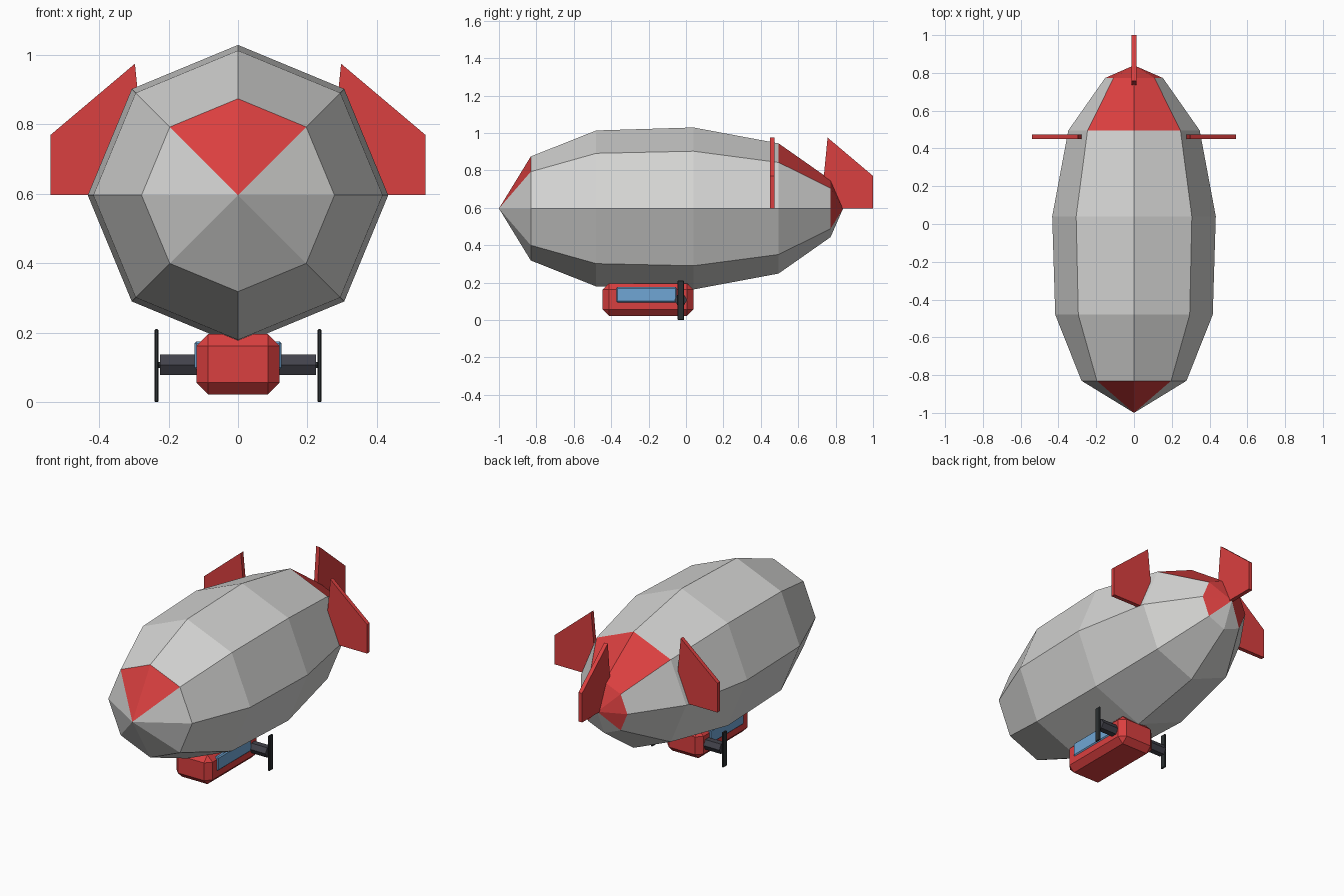
import bpy, bmesh, math
from mathutils import Matrix, Vector

cube = bpy.data.objects.get("Cube")
if cube:
    bpy.data.objects.remove(cube, do_unlink=True)


def material(name, r, g, b):
    m = bpy.data.materials.new(name)
    m.use_nodes = True
    m.diffuse_color = (r, g, b, 1)
    m.node_tree.nodes["Principled BSDF"].inputs["Base Color"].default_value = (r, g, b, 1)
    return m


GREY = material("light_grey", 0.66, 0.66, 0.65)
RED = material("red", 0.70, 0.05, 0.05)
BLUE = material("window_blue", 0.16, 0.38, 0.66)
DARK = material("engine_dark_grey", 0.055, 0.055, 0.07)
BLACK = material("propeller_black", 0.025, 0.03, 0.032)


def finish(bm, name, *mats):
    bmesh.ops.recalc_face_normals(bm, faces=bm.faces[:])
    mesh = bpy.data.meshes.new(name)
    bm.to_mesh(mesh)
    bm.free()
    for m in mats:
        mesh.materials.append(m)
    ob = bpy.data.objects.new(name, mesh)
    bpy.context.collection.objects.link(ob)
    return ob


def box(name, lo, hi, mat, bevel=0):
    lo, hi = Vector(lo), Vector(hi)
    bm = bmesh.new()
    bmesh.ops.create_cube(bm, size=1, matrix=Matrix.Translation((lo + hi) / 2)
                          @ Matrix.Diagonal((*(hi - lo), 1)))
    if bevel:
        bmesh.ops.bevel(bm, geom=bm.edges[:], offset=bevel, segments=1,
                        affect='EDGES', profile=0.5)
    return finish(bm, name, mat)


# Hull: eight-sided lathe along y, with red panels on nose and tail
AXIS_Z, SIDES = 0.596, 8
RINGS = [(-0.83, 0.278), (-0.48, 0.417), (0.04, 0.433), (0.495, 0.348), (0.773, 0.153)]
bm = bmesh.new()
nose = bm.verts.new((0, -1, AXIS_Z))
tail = bm.verts.new((0, 0.84, AXIS_Z))
loops = []
for y, r in RINGS:
    angles = [math.tau * i / SIDES for i in range(SIDES)]
    loops.append([bm.verts.new((r * math.cos(a), y, AXIS_Z + r * math.sin(a))) for a in angles])
for i in range(SIDES):
    j = (i + 1) % SIDES
    top = i in (1, 2)
    bottom = i in (5, 6)
    bm.faces.new((nose, loops[0][i], loops[0][j])).material_index = int(top)
    for k in range(len(loops) - 1):
        f = bm.faces.new((loops[k][i], loops[k + 1][i], loops[k + 1][j], loops[k][j]))
        f.material_index = int(top and k == len(loops) - 2)
    bm.faces.new((tail, loops[-1][i], loops[-1][j])).material_index = int(not bottom)
finish(bm, "hull", GREY, RED)

# Fins: one outline, measured inward from the outer edge, used three times
FIN = [(0, 0.596), (0, 0.77), (-0.243, 0.975), (-0.263, 0.77), (-0.25, 0.596)]


def fin(name, place):
    bm = bmesh.new()
    sides = [[bm.verts.new(place(u, z, t)) for u, z in FIN] for t in (-0.012, 0.012)]
    for s in sides:
        bm.faces.new(s)
    n = len(FIN)
    for i in range(n):
        j = (i + 1) % n
        bm.faces.new((sides[0][i], sides[0][j], sides[1][j], sides[1][i]))
    finish(bm, name, RED)


fin("tail_fin", lambda u, z, t: (t, 1 + u, z))
fin("left_fin", lambda u, z, t: (0.54 + u, 0.462 + t, z))
fin("right_fin", lambda u, z, t: (-0.54 - u, 0.462 + t, z))

# Gondola with a window block standing slightly proud of both sides
box("gondola", (-0.12, -0.446, 0.022), (0.12, 0.04, 0.196), RED, 0.034)
box("gondola_windows", (-0.126, -0.372, 0.094), (0.126, -0.05, 0.175), BLUE, 0.006)


# Engines: hexagonal pod, short shaft and flat vertical blade on each side
def rod(name, x0, x1, radius, mat):
    bm = bmesh.new()
    place = Matrix.Translation(((x0 + x1) / 2, -0.028, 0.107)) @ Matrix.Rotation(math.pi / 2, 4, 'Y')
    spin = Matrix.Rotation(math.pi / 2, 4, 'Z')
    bmesh.ops.create_cone(bm, cap_ends=True, segments=6, radius1=radius, radius2=radius,
                          depth=abs(x1 - x0), matrix=place @ spin)
    # Turn the hexagon so that its corners point forward and back
    if max(v.co.z for v in bm.verts) - 0.107 > radius * 0.95:
        bmesh.ops.rotate(bm, verts=bm.verts[:], cent=(0, -0.028, 0.107),
                         matrix=Matrix.Rotation(math.pi / 6, 3, 'X'))
    finish(bm, name, mat)


for side, s in (("left", 1), ("right", -1)):
    rod(side + "_engine", s * 0.10, s * 0.225, 0.034, DARK)
    rod(side + "_shaft", s * 0.22, s * 0.235, 0.01, BLACK)
    x0, x1 = sorted((s * 0.229, s * 0.241))
    box(side + "_propeller", (x0, -0.046, 0.0), (x1, -0.01, 0.21), BLACK, 0.003)
